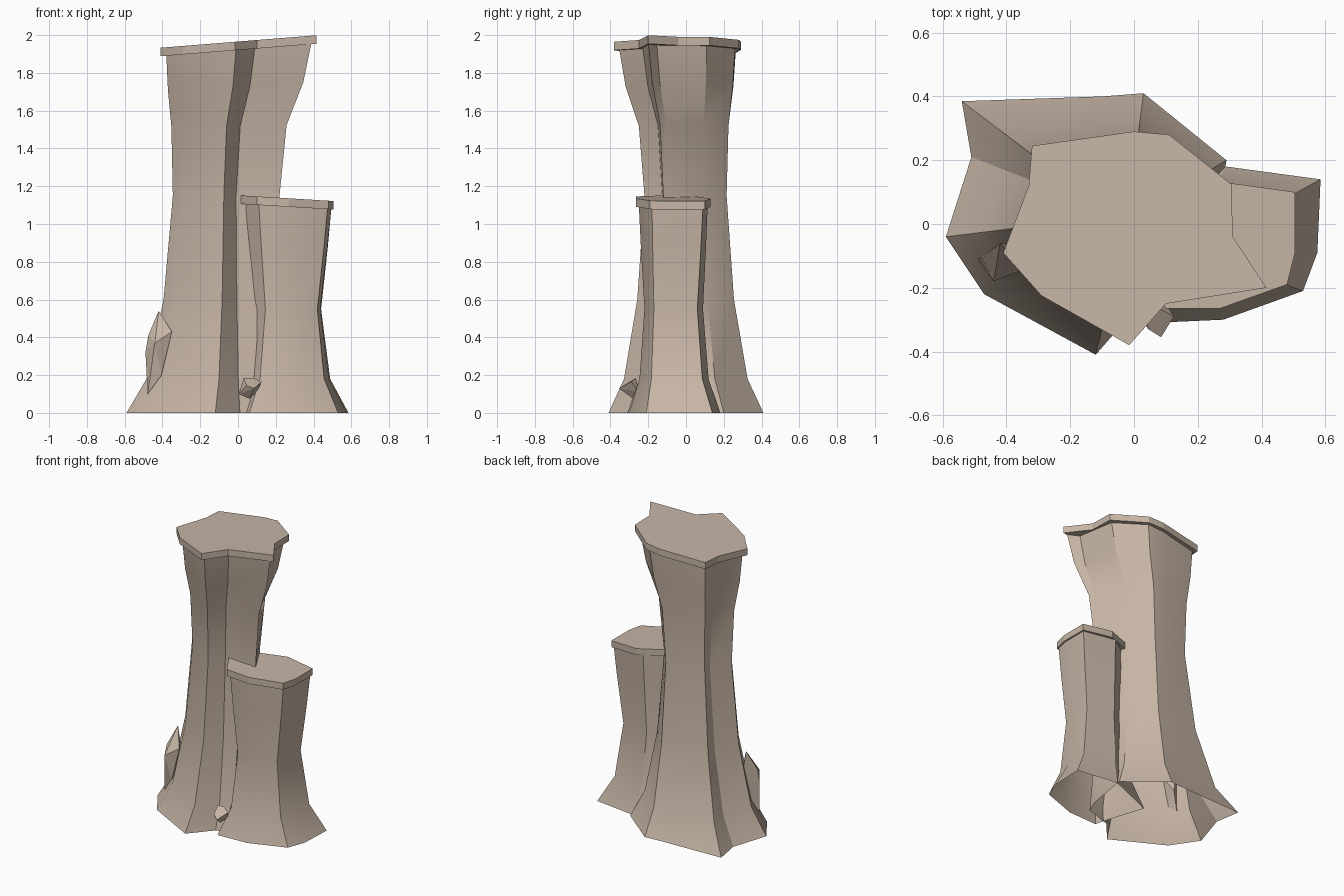
import bpy
import bmesh
import math

cube = bpy.data.objects.get("Cube")
if cube:
    bpy.data.objects.remove(cube, do_unlink=True)

stone = bpy.data.materials.new("sandy stone")
stone.use_nodes = True
color = (0.57, 0.465, 0.38, 1.0)
stone.diffuse_color = color
bsdf = next(n for n in stone.node_tree.nodes if n.type == "BSDF_PRINCIPLED")
bsdf.inputs["Base Color"].default_value = color
bsdf.inputs["Roughness"].default_value = 0.9


def finish(name, bm, smooth):
    bmesh.ops.recalc_face_normals(bm, faces=bm.faces)
    mesh = bpy.data.meshes.new(name)
    bm.to_mesh(mesh)
    bm.free()
    mesh.materials.append(stone)
    obj = bpy.data.objects.new(name, mesh)
    bpy.context.collection.objects.link(obj)
    if smooth:
        bpy.ops.object.select_all(action="DESELECT")
        obj.select_set(True)
        bpy.context.view_layer.objects.active = obj
        bpy.ops.object.shade_smooth_by_angle(angle=math.radians(25))
    return obj


def loft(bm, rings):
    """Bridge matching rings of points with quads and return the vertex rings."""
    loops = [[bm.verts.new(p) for p in ring] for ring in rings]
    for low, high in zip(loops, loops[1:]):
        for i in range(len(low)):
            j = (i + 1) % len(low)
            bm.faces.new((low[i], low[j], high[j], high[i]))
    return loops


def pillar(name, columns, levels, tilt):
    """Each column gives foot, waist and head points; levels blend between them."""
    bm = bmesh.new()
    rings = []
    for z, foot_w, head_w in levels:
        ring = []
        for foot, waist, head in columns:
            x, y = (w + (f - w) * foot_w + (h - w) * head_w
                    for f, w, h in zip(foot, waist, head))
            ring.append((x, y, z + tilt * x * head_w))
        rings.append(ring)
    loft(bm, rings)
    return finish(name, bm, True)


def cap(name, outline, height, tilt, thickness=0.045):
    bm = bmesh.new()
    rings = [[(x, y, height + tilt * x - d) for x, y in outline] for d in (thickness, 0)]
    for loop in loft(bm, rings):
        bm.faces.new(loop)
    return finish(name, bm, False)


def crystal(name, points):
    bm = bmesh.new()
    for p in points:
        bm.verts.new(p)
    hull = bmesh.ops.convex_hull(bm, input=bm.verts)
    bmesh.ops.delete(bm, geom=hull["geom_interior"], context="VERTS")
    return finish(name, bm, False)


# Tall pillar: flared foot, narrow waist, spreading head
pillar("tall_pillar", [
    ((-0.59, -0.04), (-0.345, -0.01), (-0.38, -0.08)),
    ((-0.47, -0.22), (-0.28, -0.1), (-0.28, -0.21)),
    ((-0.12, -0.41), (-0.075, -0.22), (-0.01, -0.355)),
    ((0.01, -0.26), (-0.01, -0.125), (0.09, -0.23)),
    ((0.2, -0.2), (0.22, -0.12), (0.39, -0.2)),
    ((0.24, -0.1), (0.205, -0.09), (0.32, -0.155)),
    ((0.29, 0.2), (0.105, 0.09), (0.28, 0.11)),
    ((0.03, 0.41), (0.005, 0.215), (0.1, 0.26)),
    ((-0.1, 0.4), (-0.09, 0.21), (-0.01, 0.265)),
    ((-0.54, 0.385), (-0.27, 0.18), (-0.3, 0.22)),
    ((-0.51, 0.21), (-0.265, 0.115), (-0.315, 0.11)),
], [(0, 1, 0), (0.18, 0.57, 0), (0.6, 0.2, 0), (1.15, 0, 0),
    (1.52, 0, 0.22), (1.73, 0, 0.74), (1.935, 0, 1)], 0.08)

cap("tall_pillar_cap", [
    (-0.41, -0.09), (-0.29, -0.225), (-0.015, -0.38), (0.1, -0.25),
    (0.415, -0.2), (0.31, -0.04), (0.305, 0.125), (0.11, 0.28),
    (0.0, 0.29), (-0.32, 0.245), (-0.33, 0.12),
], 1.966, 0.08)

# Short pillar leaning into the tall one
pillar("short_pillar", [
    ((0.06, -0.31), (0.145, -0.21), (0.11, -0.245)),
    ((0.28, -0.3), (0.28, -0.22), (0.27, -0.25)),
    ((0.53, -0.21), (0.42, -0.17), (0.475, -0.18)),
    ((0.575, -0.09), (0.435, -0.06), (0.495, -0.085)),
    ((0.585, 0.14), (0.44, 0.06), (0.495, 0.09)),
    ((0.29, 0.18), (0.24, 0.09), (0.25, 0.115)),
    ((-0.05, 0.04), (0.07, 0.0), (0.09, 0.0)),
    ((0.03, -0.2), (0.07, -0.11), (0.04, -0.13)),
], [(0, 1, 0), (0.18, 0.33, 0), (0.55, 0, 0), (0.9, 0, 0.65), (1.125, 0, 1)], -0.06)

cap("short_pillar_cap", [
    (0.0, -0.1), (0.1, -0.265), (0.27, -0.265), (0.48, -0.19),
    (0.505, -0.09), (0.505, 0.1), (0.29, 0.13), (0.08, 0.04),
], 1.152, -0.06)

# Loose shards at the foot
crystal("side_shard", [
    (-0.478, -0.125, 0.1), (-0.49, -0.11, 0.32), (-0.475, -0.105, 0.41),
    (-0.42, -0.06, 0.54), (-0.35, -0.145, 0.43), (-0.405, -0.15, 0.2),
    (-0.44, -0.18, 0.37), (-0.385, -0.09, 0.46), (-0.38, -0.06, 0.3),
])
crystal("front_shard", [
    (0.085, -0.355, 0.13), (0.045, -0.33, 0.145), (0.03, -0.265, 0.185),
    (0.125, -0.29, 0.165), (0.06, -0.28, 0.075), (0.005, -0.27, 0.1),
    (0.08, -0.265, 0.185), (0.1, -0.25, 0.11),
])
